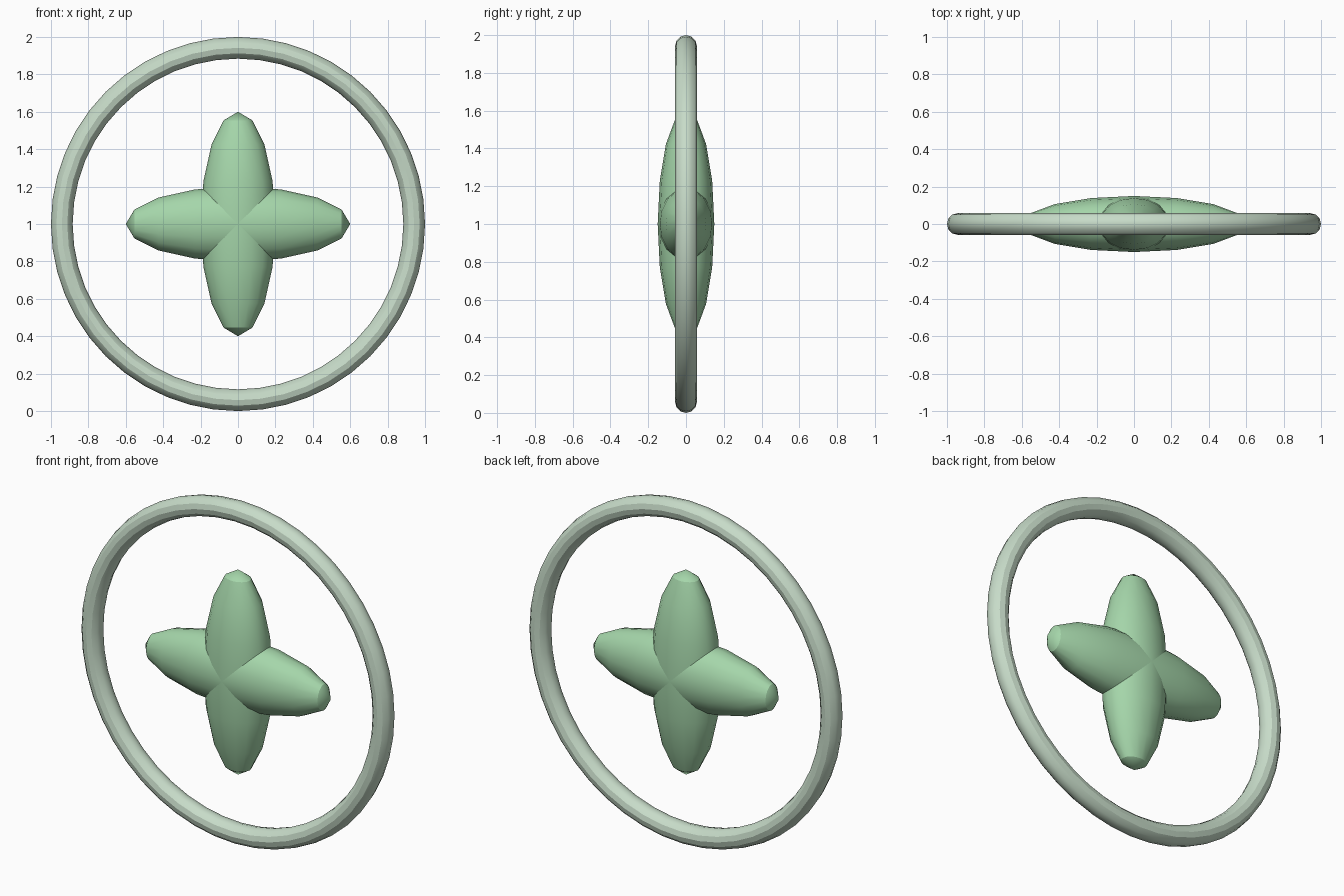
import bpy
import math

cube = bpy.data.objects.get("Cube")
if cube:
    bpy.data.objects.remove(cube, do_unlink=True)


def make_material(name, color):
    mat = bpy.data.materials.new(name)
    mat.use_nodes = True
    mat.diffuse_color = (*color, 1)
    mat.node_tree.nodes["Principled BSDF"].inputs["Base Color"].default_value = (*color, 1)
    return mat


def finish(name, mat):
    obj = bpy.context.object
    obj.name = name
    obj.data.materials.append(mat)
    bpy.ops.object.transform_apply(location=False, rotation=True, scale=True)
    bpy.ops.object.shade_smooth_by_angle(angle=math.radians(30))
    return obj


pale_sage = make_material("pale sage", (0.57, 0.71, 0.58))
leaf_green = make_material("leaf green", (0.376, 0.672, 0.402))
CENTRE = (0, 0, 1)

# Outer ring, standing upright
bpy.ops.mesh.primitive_torus_add(
    major_radius=0.942, minor_radius=0.058, major_segments=48, minor_segments=12,
    location=CENTRE, rotation=(math.pi / 2, 0, 0))
finish("outer_ring", pale_sage)

# Two crossed ellipsoids, each forming a pair of opposite petals
for name, turn in (("vertical_petals", 0), ("horizontal_petals", math.pi / 2)):
    bpy.ops.mesh.primitive_uv_sphere_add(
        segments=16, ring_count=8, radius=1, location=CENTRE, rotation=(0, turn, 0))
    bpy.context.object.scale = (0.2, 0.15, 0.6)
    finish(name, leaf_green)
